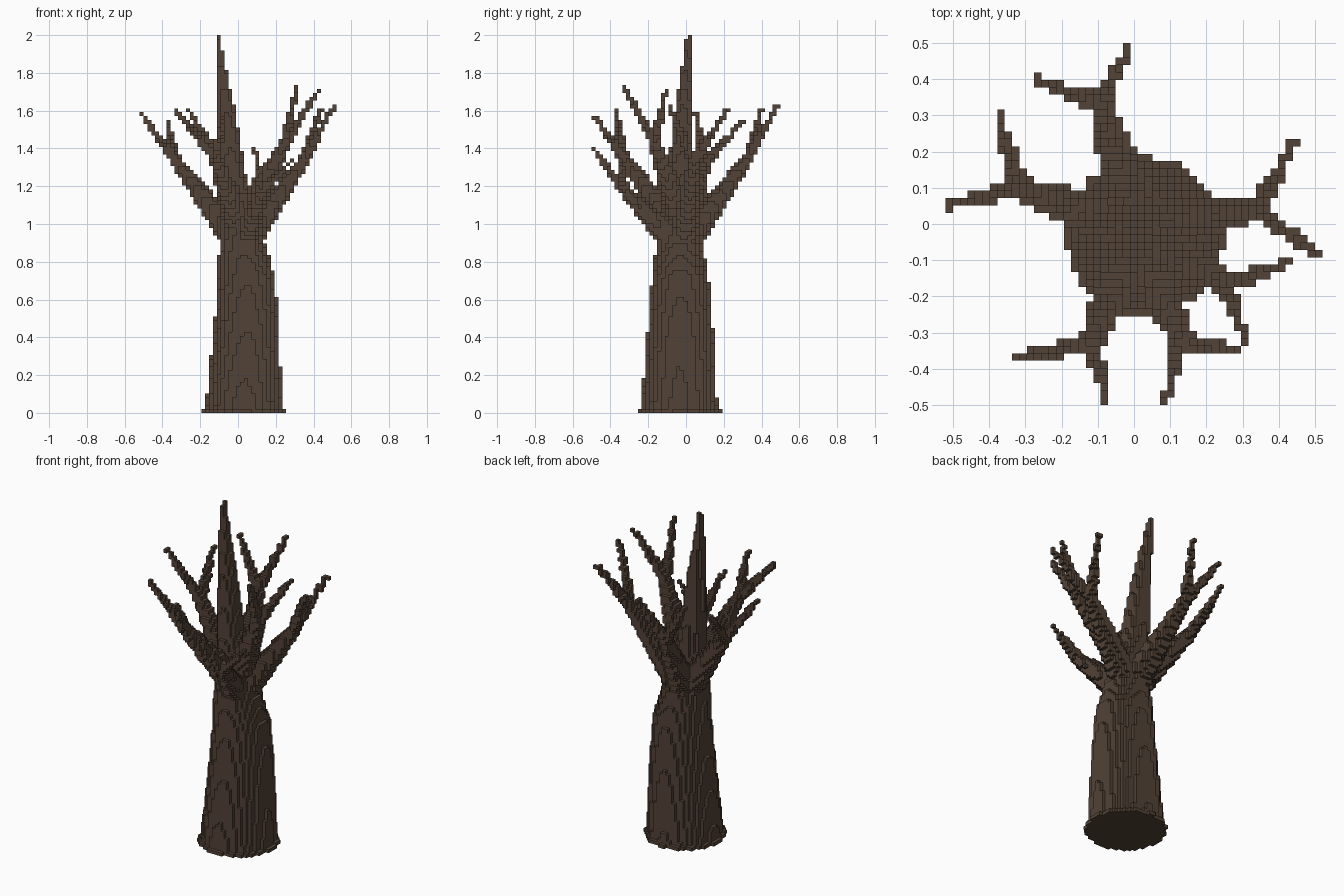
import bpy, bmesh, math
from mathutils import Vector
from itertools import product

if "Cube" in bpy.data.objects:
    bpy.data.objects.remove(bpy.data.objects["Cube"])

S = 2.0 / 98          # block size
TOP = 97              # highest block layer
cells = set()


def limb(a, b, ra, rb):
    """Fill blocks along a tapering limb from a to b."""
    a, b = Vector(a), Vector(b)
    d, r = b - a, max(ra, rb)
    spans = [range(math.floor((min(a[n], b[n]) - r) / S) - 1,
                   math.ceil((max(a[n], b[n]) + r) / S) + 2) for n in range(3)]
    for i, j, k in product(*spans):
        if 0 <= k <= TOP:
            c = Vector((i, j, k + 0.5)) * S - a
            t = min(1, max(0, c.dot(d) / d.length_squared))
            if (c - d * t).length <= ra + (rb - ra) * t:
                cells.add((i, j, k))
    # keep thin twigs connected
    n = int(d.length / S * 2) + 1
    for s in range(n + 1):
        p = a + d * (s / n)
        cells.add((round(p.x / S), round(p.y / S), min(TOP, math.floor(p.z / S))))


def path(*rings):
    for (a, ra), (b, rb) in zip(rings, rings[1:]):
        limb(a, b, ra, rb)


# trunk with a one-block foot
path(((0.03, -0.035, 0), 0.203), ((0.045, -0.03, 0.45), 0.173),
     ((0.045, -0.03, 0.7), 0.152), ((0.02, -0.035, 0.9), 0.122),
     ((0.01, -0.03, 1.0), 0.105))
for i, j in product(range(-15, 16), repeat=2):
    if math.hypot(i * S - 0.03, j * S + 0.033) < 0.218:
        cells.add((i, j, 0))

# leader
path(((0.01, -0.03, 0.98), 0.11), ((-0.025, -0.03, 1.2), 0.075),
     ((-0.06, -0.015, 1.6), 0.045), ((-0.11, 0.012, 1.99), 0.012))


def branch(z, fork, *tips):
    """Stem from the crown to a fork, then tapering twigs."""
    crown = Vector((0.02, -0.02, z))
    start = crown.lerp(Vector((fork[0], fork[1], z)), 0.12)
    limb(start, fork, 0.078, 0.031)
    for tip in tips:
        limb(fork, tip, 0.03, 0.011)


# left, back, right, upper front right, lower front, front left
branch(0.93, (-0.32, 0.10, 1.32), (-0.51, 0.05, 1.58), (-0.375, 0.31, 1.55))
branch(0.93, (-0.095, 0.33, 1.35), (-0.27, 0.40, 1.61), (-0.015, 0.485, 1.63))
branch(0.93, (0.34, 0.04, 1.32), (0.44, 0.22, 1.61), (0.505, -0.085, 1.62))
branch(1.05, (0.25, -0.165, 1.43), (0.42, -0.11, 1.70), (0.31, -0.33, 1.73))
branch(0.90, (0.125, -0.32, 1.17), (0.09, -0.485, 1.39), (0.28, -0.345, 1.33))
branch(0.98, (-0.12, -0.33, 1.35), (-0.33, -0.37, 1.60), (-0.075, -0.485, 1.57))

# block surface: only faces next to empty space
bm = bmesh.new()
verts = {}


def corner(key):
    if key not in verts:
        x, y, z = key
        verts[key] = bm.verts.new(((x - 0.5) * S, (y - 0.5) * S, z * S))
    return verts[key]


for c in sorted(cells):
    for axis, side in product(range(3), (0, 1)):
        u, v = (axis + 1) % 3, (axis + 2) % 3
        near = list(c)
        near[axis] += 2 * side - 1
        if tuple(near) in cells:
            continue
        loop = []
        for cu, cv in ((0, 0), (1, 0), (1, 1), (0, 1)):
            q = list(c)
            q[axis] += side
            q[u] += cu
            q[v] += cv
            loop.append(corner(tuple(q)))
        bm.faces.new(loop if side else loop[::-1])

mesh = bpy.data.meshes.new("bare_tree")
bm.to_mesh(mesh)
bm.free()
tree = bpy.data.objects.new("bare_tree", mesh)
bpy.context.collection.objects.link(tree)

bark = bpy.data.materials.new("bark")
bark.diffuse_color = (0.085, 0.055, 0.037, 1)
bark.use_nodes = True
bark.node_tree.nodes["Principled BSDF"].inputs["Base Color"].default_value = bark.diffuse_color
mesh.materials.append(bark)
